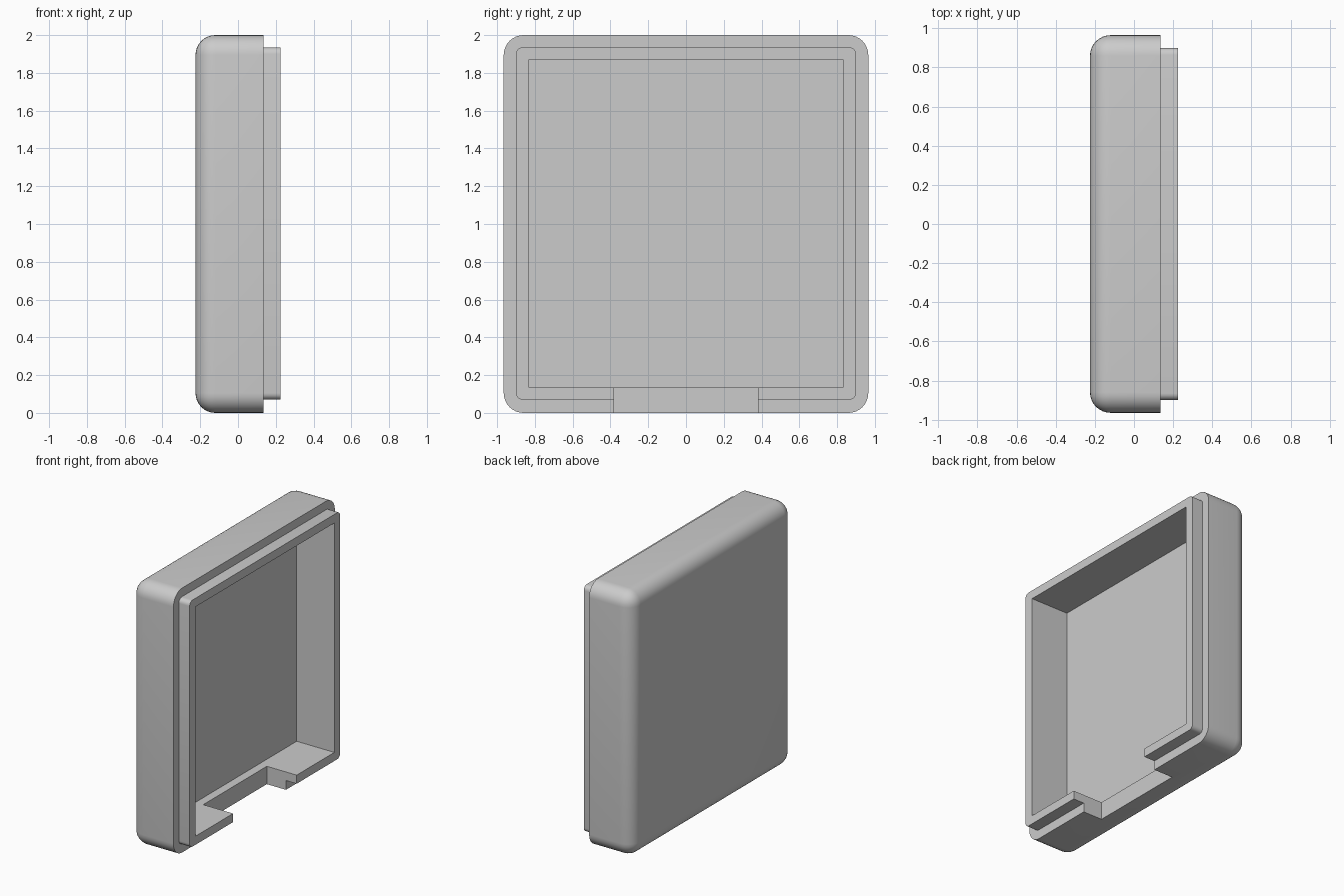
import bpy, bmesh, math

if "Cube" in bpy.data.objects:
    bpy.data.objects.remove(bpy.data.objects["Cube"])

grey = bpy.data.materials.new("light_grey")
grey.diffuse_color = (0.6, 0.6, 0.6, 1)
grey.use_nodes = True
grey.node_tree.nodes["Principled BSDF"].inputs["Base Color"].default_value = grey.diffuse_color


def box(name, x, y, z, radius=0, round_back=False, segments=8):
    """Box between (min, max) pairs; rounds edges along x and optionally the back rim."""
    bm = bmesh.new()
    bmesh.ops.create_cube(bm, size=1)
    for v in bm.verts:
        v.co = [r[0] if c < 0 else r[1] for c, r in zip(v.co, (x, y, z))]
    if radius:
        def chosen(e):
            a, b = (v.co for v in e.verts)
            along_x = abs(a.x - b.x) > 1e-4
            on_back = max(a.x, b.x) < x[0] + 1e-4
            return along_x or (round_back and on_back)
        bmesh.ops.bevel(bm, geom=[e for e in bm.edges if chosen(e)], offset=radius,
                        segments=segments, profile=0.5, affect='EDGES')
    bmesh.ops.recalc_face_normals(bm, faces=bm.faces)
    me = bpy.data.meshes.new(name)
    bm.to_mesh(me)
    bm.free()
    me.materials.append(grey)
    ob = bpy.data.objects.new(name, me)
    bpy.context.collection.objects.link(ob)
    return ob


def combine(target, other, operation):
    """Apply a boolean and drop the helper."""
    mod = target.modifiers.new(operation.lower(), 'BOOLEAN')
    mod.operation, mod.solver, mod.object = operation, 'EXACT', other
    bpy.context.view_layer.objects.active = target
    bpy.ops.object.modifier_apply(modifier=mod.name)
    bpy.data.objects.remove(other)


# Outer shell with rounded corners and rounded back rim
shell = box("case_half", (-0.225, 0.135), (-0.965, 0.965), (0, 2), 0.105, True)

# Raised inner lip on the open side
lip = box("lip", (0.0, 0.225), (-0.9, 0.9), (0.07, 1.935), 0.035, segments=5)
combine(shell, lip, 'UNION')

# Square cavity
cavity = box("cavity_cutter", (-0.09, 0.4), (-0.83, 0.83), (0.135, 1.87))
combine(shell, cavity, 'DIFFERENCE')

# Notch through the bottom wall
notch = box("notch_cutter", (-0.025, 0.4), (-0.38, 0.38), (-0.2, 0.2))
combine(shell, notch, 'DIFFERENCE')

# Smooth the fillets, keep corners crisp
bpy.ops.object.select_all(action='DESELECT')
shell.select_set(True)
bpy.context.view_layer.objects.active = shell
bpy.ops.object.shade_smooth_by_angle(angle=math.radians(30))
